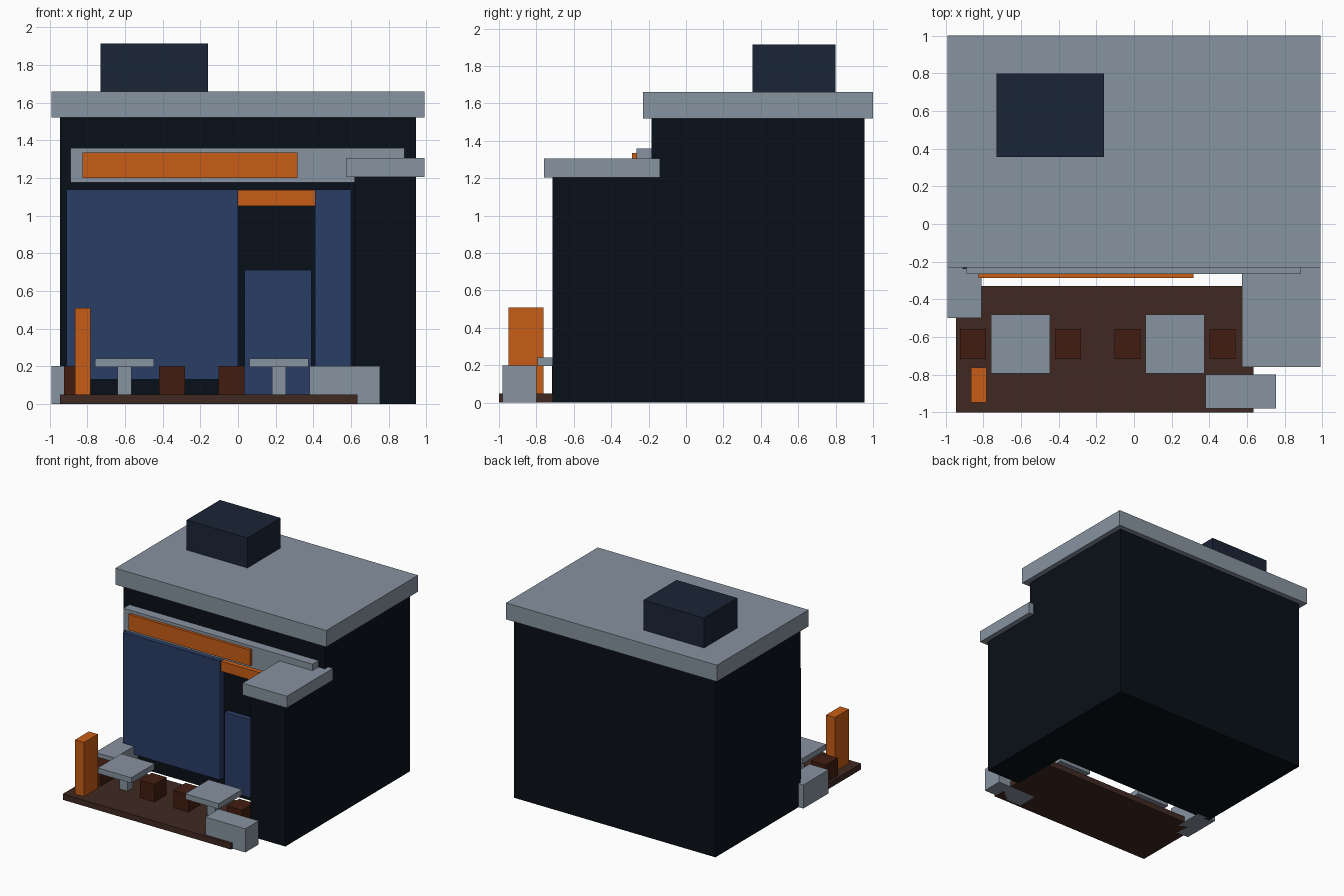
import bpy, bmesh

if "Cube" in bpy.data.objects:
    bpy.data.objects.remove(bpy.data.objects["Cube"])


def material(name, r, g, b):
    m = bpy.data.materials.new(name)
    m.diffuse_color = [(c / 255) ** 2.2 for c in (r, g, b)] + [1]
    m.use_nodes = True
    m.node_tree.nodes["Principled BSDF"].inputs["Base Color"].default_value = m.diffuse_color
    return m


WALL = material("dark_wall", 17, 23, 30)
TRIM = material("grey_trim", 134, 146, 158)
GLASS = material("blue_glass", 46, 64, 102)
ORANGE = material("orange", 198, 93, 28)
DECK = material("deck_brown", 66, 45, 39)
STOOL = material("stool_brown", 68, 34, 24)
UNIT = material("dark_slate", 32, 41, 57)


def box(name, x, y, z, mat):
    """Axis-aligned box from (min, max) ranges."""
    bm = bmesh.new()
    bmesh.ops.create_cube(bm, size=1)
    for v in bm.verts:
        v.co = [r[0] if c < 0 else r[1] for c, r in zip(v.co, (x, y, z))]
    me = bpy.data.meshes.new(name)
    bm.to_mesh(me)
    bm.free()
    me.materials.append(mat)
    ob = bpy.data.objects.new(name, me)
    bpy.context.collection.objects.link(ob)
    return ob


WALL_Y = -0.185  # plane of the shop front

# Building shell and roof
box("main_building", (-0.945, 0.945), (WALL_Y, 0.955), (0, 1.52), WALL)
box("side_wing", (0.62, 0.945), (-0.715, WALL_Y), (0, 1.205), WALL)
box("main_roof", (-0.99, 0.99), (-0.23, 1.0), (1.52, 1.66), TRIM)
box("wing_roof", (0.575, 0.99), (-0.76, -0.14), (1.205, 1.305), TRIM)
box("rooftop_unit", (-0.73, -0.16), (0.355, 0.80), (1.66, 1.915), UNIT)

# Shop front
box("sign_band", (-0.89, 0.885), (-0.265, WALL_Y), (1.175, 1.36), TRIM)
box("sign_panel", (-0.825, 0.315), (-0.288, -0.265), (1.20, 1.335), ORANGE)
box("large_window", (-0.91, 0.0), (-0.24, WALL_Y), (0.13, 1.14), GLASS)
box("narrow_window", (0.41, 0.60), (-0.24, WALL_Y), (0.13, 1.14), GLASS)
box("door_lintel", (0.0, 0.41), (-0.23, WALL_Y), (1.05, 1.135), ORANGE)
box("door", (0.035, 0.39), (-0.23, WALL_Y), (0.05, 0.71), GLASS)

# Terrace
box("terrace_deck", (-0.945, 0.635), (-1.0, -0.33), (0, 0.05), DECK)
box("left_planter", (-0.99, -0.81), (-0.50, -0.16), (0, 0.20), TRIM)
box("right_planter", (0.38, 0.755), (-0.98, -0.80), (0, 0.20), TRIM)
box("menu_post", (-0.867, -0.783), (-0.948, -0.762), (0.05, 0.51), ORANGE)

# Two table sets, each with a stool on either side
for side, cx in (("left", -0.603), ("right", 0.218)):
    cy = -0.637
    box(side + "_table_top", (cx - 0.157, cx + 0.157), (cy - 0.157, cy + 0.157), (0.195, 0.242), TRIM)
    box(side + "_table_leg", (cx - 0.037, cx + 0.037), (cy - 0.037, cy + 0.037), (0.05, 0.195), TRIM)
    for i, dx in enumerate((-0.252, 0.252)):
        sx = cx + dx
        box(f"{side}_stool_{i + 1}", (sx - 0.069, sx + 0.069), (cy - 0.08, cy + 0.08), (0.05, 0.20), STOOL)
